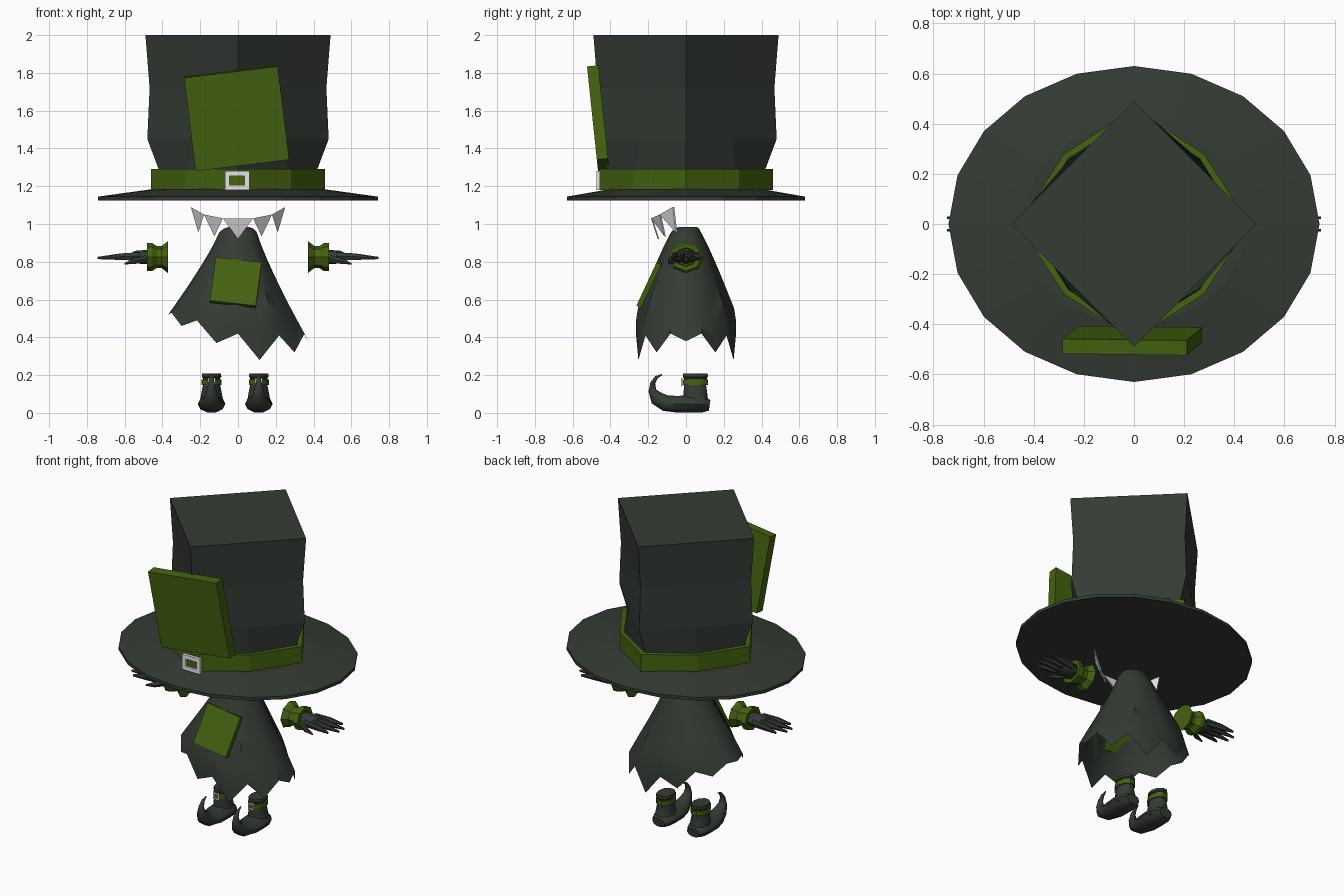
import bpy, bmesh
from math import sin, cos, pi, radians, atan2
from mathutils import Vector, Matrix

if "Cube" in bpy.data.objects:
    bpy.data.objects.remove(bpy.data.objects["Cube"], do_unlink=True)


def material(name, rgb):
    m = bpy.data.materials.new(name)
    m.use_nodes = True
    m.diffuse_color = (*rgb, 1)
    m.node_tree.nodes["Principled BSDF"].inputs["Base Color"].default_value = (*rgb, 1)
    return m


DARK = material("dark cloth", (0.034, 0.043, 0.034))
GREEN = material("moss green", (0.058, 0.125, 0.005))
WHITE = material("off white", (0.8, 0.78, 0.8))


def finish(name, bm, mat, smooth=None):
    bmesh.ops.recalc_face_normals(bm, faces=bm.faces)
    me = bpy.data.meshes.new(name)
    bm.to_mesh(me)
    bm.free()
    me.materials.append(mat)
    if smooth:
        me.polygons.foreach_set("use_smooth", [True] * len(me.polygons))
        me.set_sharp_from_angle(angle=radians(smooth))
    ob = bpy.data.objects.new(name, me)
    bpy.context.collection.objects.link(ob)
    return ob


def loft(name, rings, mat, smooth=None, start=True, end=True):
    """Skin a list of equal-length closed rings, with optional end caps."""
    bm = bmesh.new()
    vs = [[bm.verts.new(p) for p in ring] for ring in rings]
    n = len(rings[0])
    for a, b in zip(vs, vs[1:]):
        for i in range(n):
            j = (i + 1) % n
            bm.faces.new((a[i], a[j], b[j], b[i]))
    if start:
        bm.faces.new(vs[0])
    if end:
        bm.faces.new(vs[-1])
    return finish(name, bm, mat, smooth)


def ellipse(center, u, v, n, phase=0):
    c, u, v = Vector(center), Vector(u), Vector(v)
    return [c + u * cos(phase + 2 * pi * i / n) + v * sin(phase + 2 * pi * i / n)
            for i in range(n)]


def flat_ring(x, y, z, rx, ry, n):
    return ellipse((x, y, z), (rx, 0, 0), (0, ry, 0), n)


def box(name, center, size, mat, tilt=0, roll=0):
    bm = bmesh.new()
    m = (Matrix.Translation(center) @ Matrix.Rotation(tilt, 4, 'X')
         @ Matrix.Rotation(roll, 4, 'Y') @ Matrix.Diagonal((*size, 1)))
    bmesh.ops.create_cube(bm, size=1, matrix=m)
    return finish(name, bm, mat)


def frame(name, center, w, h, bar, depth, mat):
    """Rectangular buckle facing the front."""
    x, y, z = center

    def rect(a, b, yy):
        return [(x + sx * a, yy, z + sz * b)
                for sx, sz in ((-1, -1), (1, -1), (1, 1), (-1, 1))]
    outer, inner = (w / 2, h / 2), (w / 2 - bar, h / 2 - bar)
    f, b = y - depth / 2, y + depth / 2
    return loft(name, [rect(*inner, b), rect(*outer, b), rect(*outer, f),
                       rect(*inner, f), rect(*inner, b)], mat, None, False, False)


# Hat: eight-point rings that square off into a diamond at the top
def hat_ring(corner, diagonal, z):
    return [((corner, diagonal)[i % 2] * cos(i * pi / 4),
             (corner, diagonal)[i % 2] * sin(i * pi / 4), z) for i in range(8)]


loft("hat_crown", [hat_ring(*r) for r in (
    (.43, .37, 1.16), (.42, .365, 1.29), (.48, .345, 1.45),
    (.468, .333, 1.72), (.49, .3465, 2.0))], DARK)
loft("hat_band", [hat_ring(*r) for r in (
    (.43, .37, 1.18), (.46, .395, 1.18), (.46, .395, 1.29), (.425, .37, 1.29))],
    GREEN, None, False, False)
loft("hat_brim", [flat_ring(0, 0, z, rx, ry, 20) for rx, ry, z in (
    (.74, .63, 1.125), (.74, .63, 1.145), (.45, .40, 1.185))], DARK)
box("hat_patch", (-.007, -.465, 1.56), (.5, .06, .5), GREEN, radians(6), radians(-7))
frame("hat_buckle", (-.005, -.465, 1.23), .13, .1, .026, .02, WHITE)
box("hat_buckle_backing", (-.005, -.459, 1.23), (.08, .008, .06), GREEN)

# Toothy grin: a curved row of triangles
tops = [(.25, -.07, 1.09), (.18, -.14, 1.05), (.08, -.185, 1.03)]
tips = [(.21, -.055, .955), (.125, -.115, .935), (0, -.15, .92)]
tops += [(-x, y, z) for x, y, z in reversed(tops)]
tips += [(-x, y, z) for x, y, z in reversed(tips[:2])]
bm = bmesh.new()
for a, b, t in zip(tops, tops[1:], tips):
    front = [bm.verts.new(p) for p in (a, b, t)]
    back = [bm.verts.new((x, y + .008, z)) for x, y, z in (a, b, t)]
    bm.faces.new(front)
    bm.faces.new(back[::-1])
    for i in range(3):
        j = (i + 1) % 3
        bm.faces.new((front[i], back[i], back[j], front[j]))
finish("teeth", bm, WHITE)

# Cloak: flaring columns that end in a ragged hem
half = [.38, .42, .32, .41, .28, .42, .37, .49, .46, .53, .52]
hem = half + half[-2:0:-1]


def cloak_point(i, t):
    a = -2 * pi * i / len(hem)
    rx = .1 + .27 * t ** 1.15
    ry = .08 + .185 * min(1, (t / .8) ** .9)
    return (rx * cos(a), ry * sin(a), .955 + (hem[i] - .955) * t)


rings = [flat_ring(.005, .01, .985, .05, .045, 20),
         flat_ring(.003, .005, .975, .08, .065, 20)]
rings = [[r[-i] for i in range(20)] for r in rings]
rings += [[cloak_point(i, t / 8) for i in range(20)] for t in range(9)]
loft("cloak", rings, DARK, 50, True, False)
box("cloak_patch", (-.012, -.19, .69), (.245, .028, .255), GREEN,
    radians(-25), radians(7))

# Cuffs and hands
for side, s in (("left", 1), ("right", -1)):
    def arm_ring(x, ry, rz, y=0, z=.825, n=8):
        return ellipse((s * x, y, z), (0, ry, 0), (0, 0, rz), n)
    loft(side + "_cuff", [arm_ring(x, r * 1.1, r) for x, r in (
        (.37, .085), (.405, .058), (.43, .058), (.455, .074), (.482, .074),
        (.48, .05), (.44, .045))], GREEN, 30)
    loft(side + "_palm", [arm_ring(x, ry, rz) for x, ry, rz in (
        (.42, .035, .035), (.48, .05, .038), (.54, .065, .034), (.57, .05, .02))],
        DARK, 40)
    for k, (y0, y1, tip) in enumerate((
            (-.048, -.075, .70), (-.016, -.025, .745), (.016, .025, .745),
            (.048, .075, .70))):
        loft(f"{side}_finger_{k + 1}", [
            arm_ring(.52, .018, .026, y0, .828, 6),
            arm_ring(.62, .016, .02, (y0 + y1) / 2, .827, 6),
            arm_ring(tip, .005, .007, y1, .82, 6)], DARK, 40)
    loft(side + "_thumb", [arm_ring(.47, .018, .022, -.035, .82, 6),
                           arm_ring(.54, .016, .018, -.08, .805, 6),
                           arm_ring(.6, .004, .005, -.09, .79, 6)], DARK, 40)

# Shoes: path of (y, z, half height, half width) curling up at the toe
toe_path = [(.125, .04, .03, .045), (.09, .045, .045, .066), (.03, .048, .048, .073),
            (-.05, .046, .046, .07), (-.11, .052, .045, .055), (-.155, .078, .04, .04),
            (-.178, .118, .022, .026), (-.176, .158, .014, .016),
            (-.157, .188, .009, .01), (-.127, .203, .003, .003)]
for side, cx in (("left", .11), ("right", -.14)):
    rings = []
    for i, (y, z, h, w) in enumerate(toe_path):
        p, q = toe_path[max(i - 1, 0)], toe_path[min(i + 1, len(toe_path) - 1)]
        a = atan2(q[1] - p[1], p[0] - q[0])
        ring = ellipse((cx, y, z), (w, 0, 0), (0, h * sin(a), h * cos(a)), 10)
        for v in ring:
            v.z = max(v.z, 0)
        rings.append(ring)
    loft(side + "_shoe", rings, DARK, 40)
    loft(side + "_ankle", [flat_ring(cx, y, z, rx, ry, 10) for y, z, rx, ry in (
        (.055, .03, .066, .07), (.05, .1, .055, .066), (.048, .145, .046, .062),
        (.05, .185, .046, .064), (.05, .19, .052, .07), (.05, .208, .05, .068))],
        DARK, 40)
    loft(side + "_shoe_band", [flat_ring(cx, .05, z, rx, ry, 10) for z, rx, ry in (
        (.148, .045, .06), (.148, .053, .07), (.178, .053, .07), (.178, .045, .06))],
        GREEN, 40, False, False)
    frame(side + "_shoe_buckle", (cx, -.022, .163), .04, .042, .008, .008, WHITE)
